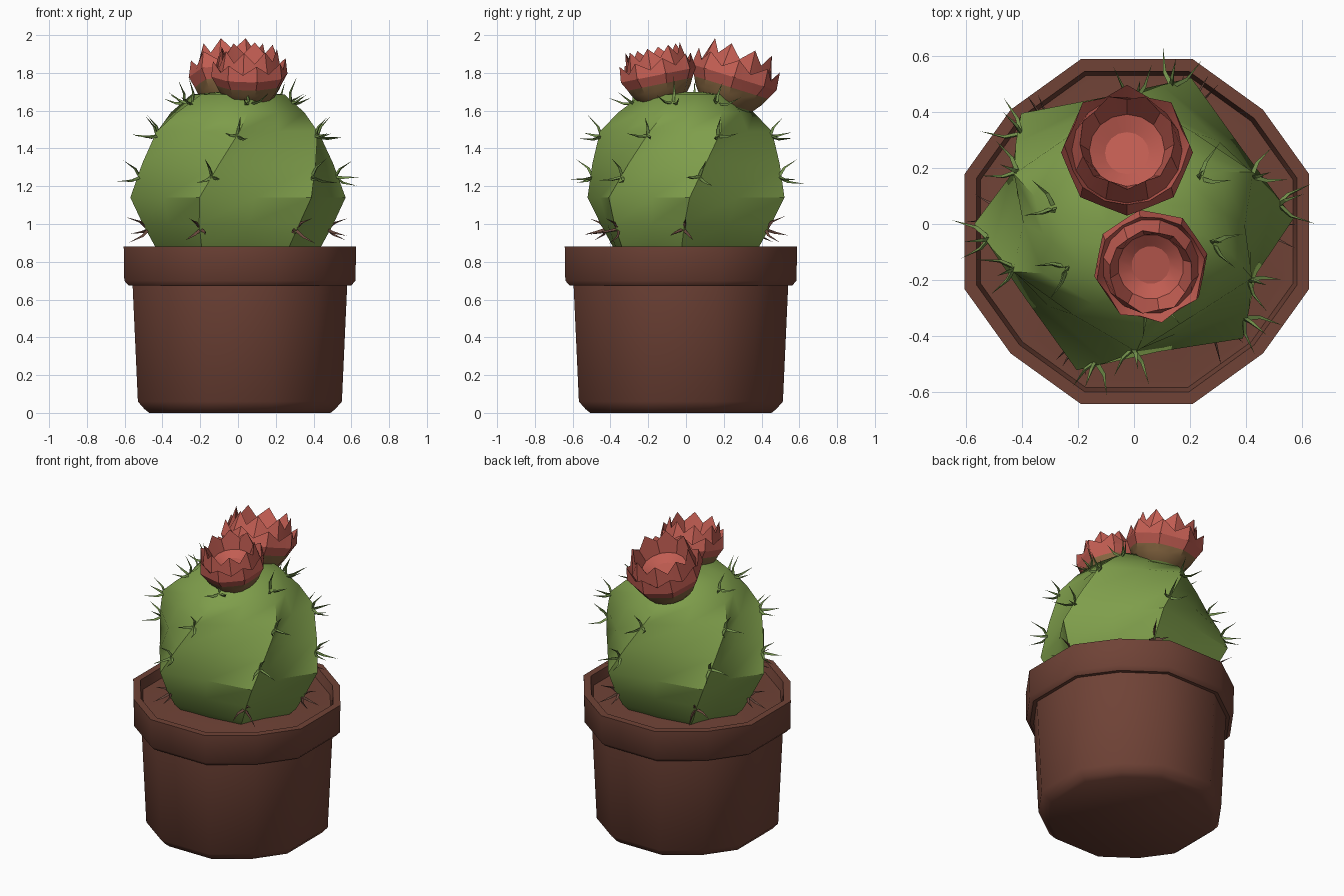
import bpy, math, random
from mathutils import Vector

if "Cube" in bpy.data.objects:
    bpy.data.objects.remove(bpy.data.objects["Cube"])
random.seed(4)


def material(name, rgb):
    m = bpy.data.materials.new(name)
    m.diffuse_color = (*rgb, 1)
    m.use_nodes = True
    m.node_tree.nodes["Principled BSDF"].inputs["Base Color"].default_value = m.diffuse_color
    return m


GREEN = material("cactus green", (0.21, 0.34, 0.07))
SPINE = material("spine green", (0.17, 0.28, 0.07))
DRY = material("dry spine brown", (0.15, 0.07, 0.05))
POT = material("clay brown", (0.16, 0.055, 0.037))
RED = material("flower red", (0.54, 0.11, 0.085))
SEPAL = material("flower base olive", (0.25, 0.14, 0.055))


def make(name, verts, faces, mats, smooth=None):
    me = bpy.data.meshes.new(name)
    me.from_pydata(verts, [], faces)
    for m in mats:
        me.materials.append(m)
    ob = bpy.data.objects.new(name, me)
    bpy.context.collection.objects.link(ob)
    if smooth:
        bpy.ops.object.select_all(action='DESELECT')
        ob.select_set(True)
        bpy.context.view_layer.objects.active = ob
        bpy.ops.object.shade_smooth_by_angle(angle=math.radians(smooth))
    return ob


def loft(name, rings, mats, smooth=None):
    """Join equal rings of points (first to last), closing both ends."""
    n = len(rings[0])
    verts = [p for ring in rings for p in ring]
    faces = [(i * n + j, i * n + (j + 1) % n, (i + 1) * n + (j + 1) % n, (i + 1) * n + j)
             for i in range(len(rings) - 1) for j in range(n)]
    faces.append(tuple(reversed(range(n))))
    last = (len(rings) - 1) * n
    faces.append(tuple(range(last, last + n)))
    return make(name, verts, faces, mats, smooth)


# Pot: twelve-sided outline swept along a profile, closed by the soil
quarter = [(1, 0.333), (0.732, 0.707), (0.325, 1)]
outline = quarter + [(-x, y) for x, y in reversed(quarter)]
outline += [(-x, -y) for x, y in outline]
CX, CY = 0.01, -0.027
profile = [(0.48, 0.0), (0.505, 0.02), (0.54, 0.06), (0.568, 0.675), (0.59, 0.675),
           (0.612, 0.70), (0.615, 0.88), (0.572, 0.88), (0.557, 0.82), (0.52, 0.82),
           (0.40, 0.835)]
loft("pot", [[(CX + s * x, CY + s * y, z) for x, y in outline] for s, z in profile], [POT], 42)

# Cactus body: six twisted ribs; each level is height, rib radius, twist, valley ratio
levels = [(0.80, 0.36, -7, 0.88), (0.88, 0.44, -5, 0.87), (1.0, 0.505, -3, 0.85),
          (1.14, 0.57, 0, 0.83), (1.32, 0.515, 10, 0.83), (1.49, 0.465, 22, 0.85),
          (1.59, 0.37, 29, 0.88), (1.685, 0.25, 38, 0.92), (1.70, 0.10, 45, 1.0)]
ribs = [2, 69, 135, 180, 249, 313]
rings = []
for z, r, twist, valley in levels:
    ring = []
    for k, a in enumerate(ribs):
        b = ribs[(k + 1) % 6] + (360 if k == 5 else 0)
        for ang, rad in ((a, r), ((a + b) / 2, r * valley)):
            t = math.radians(ang + twist)
            ring.append((rad * math.cos(t), rad * math.sin(t) * 0.98, z))
    rings.append(ring)
loft("cactus_body", rings, [GREEN], 38)


# Spines: clusters of thin curved thorns along every rib
def rib_point(k, z):
    for i in range(len(levels) - 1):
        if levels[i][0] <= z <= levels[i + 1][0]:
            f = (z - levels[i][0]) / (levels[i + 1][0] - levels[i][0])
            return Vector(rings[i][2 * k]).lerp(Vector(rings[i + 1][2 * k]), f)


verts, faces, tints = [], [], []


def thorn(base, out, side, length, tint):
    """Three-sided thorn that starts along side and bends outwards."""
    mid = base + (out * 0.35 + side * 0.75) * length * 0.55
    tip = base + (out * 0.9 + side * 0.75) * length
    axis = (mid - base).normalized()
    u = axis.orthogonal().normalized()
    v = axis.cross(u)
    s = len(verts)
    for c, w in ((base - out * 0.015, 0.010), (mid, 0.008)):
        for j in range(3):
            t = j * math.tau / 3
            verts.append(c + (u * math.cos(t) + v * math.sin(t)) * w)
    verts.append(tip)
    for j in range(3):
        k = (j + 1) % 3
        faces.extend([(s + j, s + k, s + 3 + k, s + 3 + j), (s + 3 + j, s + 3 + k, s + 6)])
        tints.extend([tint, tint])


for k in range(6):
    for z, lift in ((0.97, -0.1), (1.25, 0.15), (1.47, 0.4), (1.645, 0.9)):
        p = rib_point(k, z)
        out = Vector((p.x, p.y, 0)).normalized()
        across = Vector((-out.y, out.x, 0))
        out = (out + Vector((0, 0, lift))).normalized()
        up = out.cross(across)
        start = random.uniform(1.2, 1.9)
        for j in range(3):
            t = start + j * math.tau / 3
            thorn(p, out, across * math.cos(t) + up * math.sin(t),
                  random.uniform(0.09, 0.12), 1 if z < 1 else 0)
spines = make("spines", verts, faces, [SPINE, DRY])
for f, tint in zip(spines.data.polygons, tints):
    f.material_index = tint


# Flowers: a shallow zigzag outer cup with a narrower, taller zigzag cup inside it
def flower(name, loc, tilt, scale, spin):
    # radius and height at the even points, then at the odd points
    prof = [(.08, 0, .08, 0), (.13, .035, .13, .035), (.165, .08, .155, .08),
            (.182, .115, .172, .115), (.21, .165, .195, .165), (.20, .25, .186, .20),
            (.176, .19, .176, .19), (.150, .255, .152, .315), (.12, .19, .12, .19),
            (.07, .16, .07, .16)]
    n = 16
    cup = []
    for re, ze, ro, zo in prof:
        cup.append([((re, ro)[j % 2] * math.cos(spin + j * math.tau / n),
                     (re, ro)[j % 2] * math.sin(spin + j * math.tau / n),
                     (ze, zo)[j % 2]) for j in range(n)])
    ob = loft(name, cup, [RED, SEPAL, GREEN], 30)
    for f in ob.data.polygons:
        z = f.center.z
        f.material_index = 2 if z < 0.05 else 1 if z < 0.10 else 0
    ob.location, ob.rotation_euler, ob.scale = loc, (tilt, 0, 0), (scale,) * 3


flower("front_flower", (0.06, -0.115, 1.63), 0.2, 0.98, 0.2)
flower("back_flower", (-0.025, 0.20, 1.60), -0.30, 1.12, 0.0)
